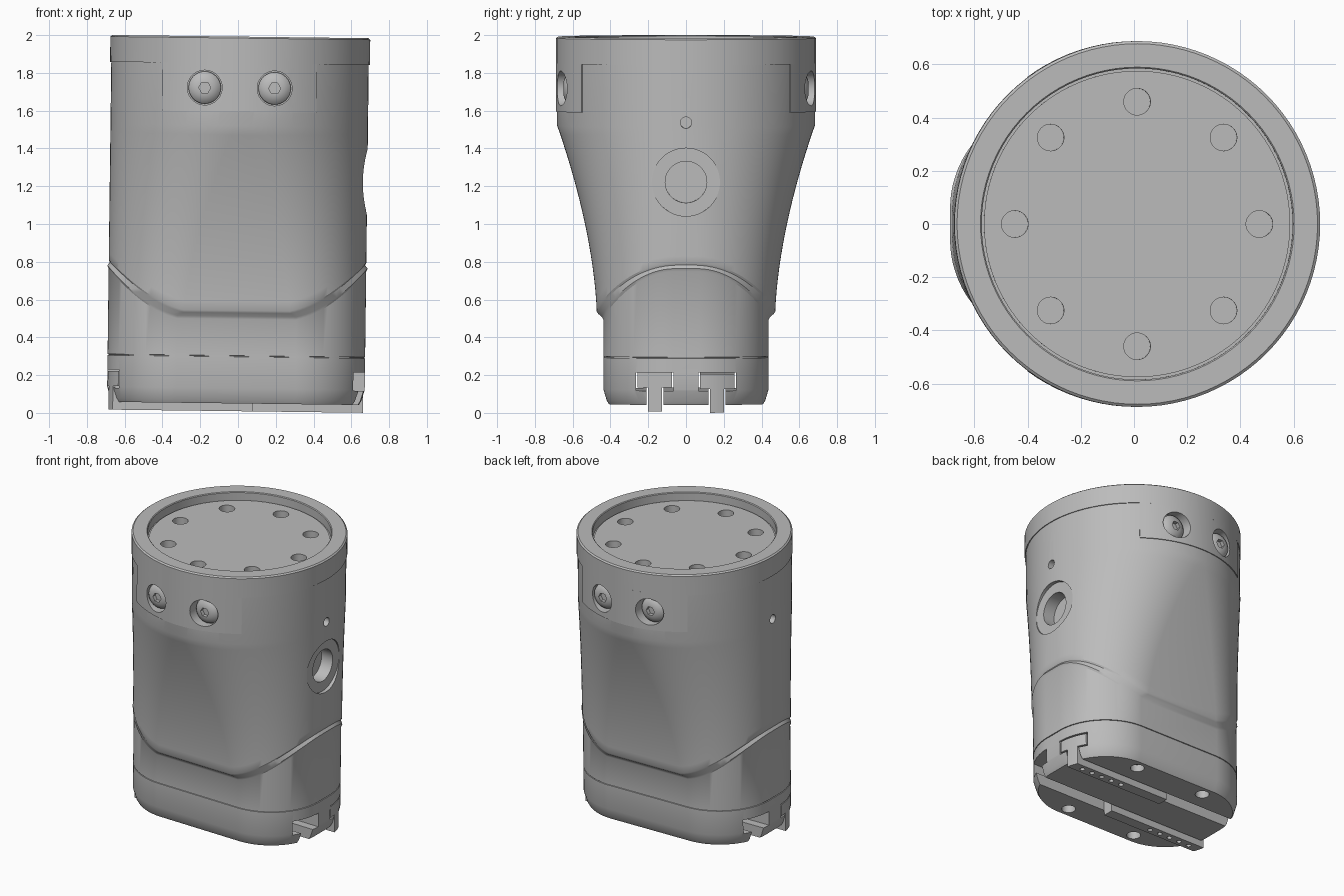
import bpy, bmesh
from math import sin, cos, pi, radians, asin, copysign
from mathutils import Matrix

if "Cube" in bpy.data.objects:
    bpy.data.objects.remove(bpy.data.objects["Cube"])

R = 0.682          # outer radius of the housing
RIM = 0.688        # outer radius of the clamp rim
N = 96             # segments around
TOP = 1.992
GREY = (0.5, 0.5, 0.5, 1)

mat = bpy.data.materials.new("grey metal")
mat.diffuse_color = GREY
mat.use_nodes = True
mat.node_tree.nodes["Principled BSDF"].inputs["Base Color"].default_value = GREY
parts = []


def make(name, bm, part=True):
    bmesh.ops.remove_doubles(bm, verts=bm.verts, dist=1e-5)
    bmesh.ops.recalc_face_normals(bm, faces=bm.faces)
    me = bpy.data.meshes.new(name)
    bm.to_mesh(me)
    bm.free()
    me.materials.append(mat)
    ob = bpy.data.objects.new(name, me)
    bpy.context.collection.objects.link(ob)
    if part:
        parts.append(ob)
    return ob


def loft(bm, rings, closed=False):
    """Skin a list of equal rings; cap the ends unless closed."""
    vs = [[bm.verts.new(p) for p in ring] for ring in rings]
    n = len(rings[0])
    pairs = list(zip(vs, vs[1:])) + ([(vs[-1], vs[0])] if closed else [])
    for a, b in pairs:
        for i in range(n):
            j = (i + 1) % n
            bm.faces.new((a[i], a[j], b[j], b[i]))
    if not closed:
        bm.faces.new(vs[0])
        bm.faces.new(vs[-1])


def sweep(bm, profile, a0, a1, n, closed=False):
    """Turn an (r, z) profile about the z axis from a0 to a1."""
    count = n if closed else n + 1
    angles = [a0 + (a1 - a0) * i / n for i in range(count)]
    loft(bm, [[(r * cos(a), r * sin(a), z) for r, z in profile] for a in angles], closed)


def cyl(bm, r, h, m, n=40):
    """Cylinder whose base sits at the origin of m and rises along its z."""
    bmesh.ops.create_cone(bm, cap_ends=True, segments=n, radius1=r, radius2=r,
                          depth=h, matrix=m @ Matrix.Translation((0, 0, h / 2)))


def radial(angle, r, z):
    """Frame at radius r whose z axis points outwards."""
    return (Matrix.Rotation(angle, 4, 'Z') @ Matrix.Translation((r, 0, z))
            @ Matrix.Rotation(pi / 2, 4, 'Y'))


def tee(bm, x0, x1, y, head, stem, z0, z1, z2):
    """Upside-up T section extruded along x."""
    half = [(stem, z0), (stem, z1), (head, z1), (head, z2)]
    outline = half + [(-w, z) for w, z in reversed(half)]
    loft(bm, [[(x, y + w, z) for w, z in outline] for x in (x0, x1)])


def cut(targets, bm, operation='DIFFERENCE'):
    cutter = make("cutter", bm, False)
    cutter.hide_render = True
    for ob in targets:
        mod = ob.modifiers.new("cut", 'BOOLEAN')
        mod.operation = operation
        mod.solver = 'EXACT'
        mod.object = cutter
        bpy.context.view_layer.objects.active = ob
        bpy.ops.object.modifier_apply(modifier=mod.name)
    bpy.data.objects.remove(cutter)


# Housing: rounded oblong below, flaring to a full circle above
turn = [2 * pi * (i + 0.5) / N for i in range(N)]


def section(t, h, r, z, inset=0):
    """Point with normal angle t on an oblong of half depth h, corner radius r."""
    return (copysign(R - r, cos(t)) + (r - inset) * cos(t),
            copysign(h - r, sin(t)) + (r - inset) * sin(t), z)


def low(t, z, inset=0):
    return section(t, 0.438, 0.38, z, inset)


def flank(t, z, inset=0):
    u = min(max((z - 0.5) / 1.02, 0), 1)
    h = 0.472 + (R - 0.472) * u ** 1.7
    return section(t, h, h - 0.06 * (1 - u), z, inset)


def step_height(t):
    x = max(abs(low(t, 0)[0]) - 0.22, 0)
    return 0.53 + 0.27 * (x / 0.46) ** 2


rows = [[low(t, z, d) for t in turn] for z, d in
        [(0.05, 0.03), (0.07, 0.018), (0.13, 0), (0.297, 0), (0.298, 0.006),
         (0.302, 0.006), (0.303, 0)]]
rows.append([low(t, step_height(t) - 0.045) for t in turn])
rows.append([low(t, step_height(t) - 0.03, -0.007) for t in turn])
rows.append([flank(t, step_height(t) - 0.012, 0.006) for t in turn])
for i in range(21):
    s = i / 20
    rows.append([flank(t, step_height(t) * (1 - s) + 1.52 * s) for t in turn])
rows.append([flank(t, 1.93) for t in turn])
bm = bmesh.new()
loft(bm, rows)
housing = make("housing", bm)

# Top rim, with a lip round the recessed plate
bm = bmesh.new()
rim = [(0.585, 1.85), (RIM, 1.85), (RIM, 1.984), (RIM - 0.01, TOP), (0.59, TOP), (0.585, 1.987)]
sweep(bm, rim, 0, 2 * pi, N, True)
make("top_rim", bm)

# Clamp tabs hanging from the rim, front and back
tabs = []
spread = asin(0.405 / R)
for name, mid in (("front_tab", -pi / 2), ("back_tab", pi / 2)):
    bm = bmesh.new()
    sweep(bm, [(0.65, 1.595), (RIM, 1.595), (RIM, 1.852), (0.65, 1.852)],
          mid - spread, mid + spread, 20)
    tabs.append(make(name, bm))

# Mounting plate with a circle of eight holes
bm = bmesh.new()
cyl(bm, 0.576, 0.037, Matrix.Translation((0, 0, 1.9)), N)
plate = make("mounting_plate", bm)
bm = bmesh.new()
for i in range(8):
    a = i * pi / 4
    cyl(bm, 0.05, 0.2, Matrix.Translation((0.46 * cos(a), 0.46 * sin(a), 1.88)))
cut([plate, housing], bm)

# Screw pockets through tabs and housing
screw_frames = [Matrix.Translation((x, 0, 0)) @ radial(a, 0.602, 1.72)
                for a in (-pi / 2, pi / 2) for x in (-0.185, 0.185)]
bm = bmesh.new()
for frame in screw_frames:
    cyl(bm, 0.092, 0.2, frame)
cut(tabs + [housing], bm)

# Side port, pin holes, base holes and rail slots
bm = bmesh.new()
cyl(bm, 0.18, 0.2, radial(0, 0.656, 1.23), 48)
for a in (0, pi):
    cyl(bm, 0.03, 0.2, radial(a, 0.62, 1.545), 24)
for x in (-0.27, 0.27):
    for y in (-0.34, 0.34):
        cyl(bm, 0.045, 0.1, Matrix.Translation((x, y, 0)), 24)
for y in (-0.165, 0.165):
    tee(bm, -0.8, 0.8, y, 0.1, 0.045, -0.05, 0.125, 0.222)
cut([housing], bm)
bm = bmesh.new()
cyl(bm, 0.11, 0.2, radial(0, 0.57, 1.23))
cut([housing], bm)

# Button-head screws with hex sockets
bm = bmesh.new()
dome = [(0, -0.003), (0.086, -0.003), (0.086, 0.01)]
dome += [(0.086 * cos(a), 0.01 + 0.04 * sin(a)) for a in (0.3, 0.6, 0.9, 1.15)] + [(0, 0.047)]
sweep(bm, dome, 0, 2 * pi, 32, True)
screw = make("screw", bm, False)
bm = bmesh.new()
cyl(bm, 0.032, 0.1, Matrix.Translation((0, 0, 0.02)), 6)
cut([screw], bm)
for i, frame in enumerate(screw_frames):
    ob = bpy.data.objects.new("screw_%d" % (i + 1), screw.data.copy())
    ob.data.transform(frame)
    bpy.context.collection.objects.link(ob)
    parts.append(ob)
bpy.data.objects.remove(screw)

# Sliding finger rails, one towards each side, trimmed to the housing outline
for name, side in (("left_rail", 1), ("right_rail", -1)):
    bm = bmesh.new()
    tee(bm, *sorted((-0.09 * side, 0.8 * side)), 0.165 * side, 0.092, 0.037, 0.009, 0.135, 0.214)
    rail = make(name, bm)
    bm = bmesh.new()
    loft(bm, [[low(t, z, 0.002) for t in turn] for z in (-0.1, 0.3)])
    cut([rail], bm, 'INTERSECT')
    bm = bmesh.new()
    for i in range(5):
        cyl(bm, 0.016, 0.05, Matrix.Translation(((0.26 + 0.08 * i) * side, 0.165 * side, -0.01)), 16)
    cut([rail], bm)

# Slight lean of the whole unit, then shading
pivot = Matrix.Translation((0, 0, 1))
lean = pivot @ Matrix.Rotation(0.0125, 4, 'Y') @ pivot.inverted()
bpy.ops.object.select_all(action='DESELECT')
for ob in parts:
    ob.data.transform(lean)
    ob.select_set(True)
bpy.context.view_layer.objects.active = housing
bpy.ops.object.shade_smooth_by_angle(angle=radians(28))
